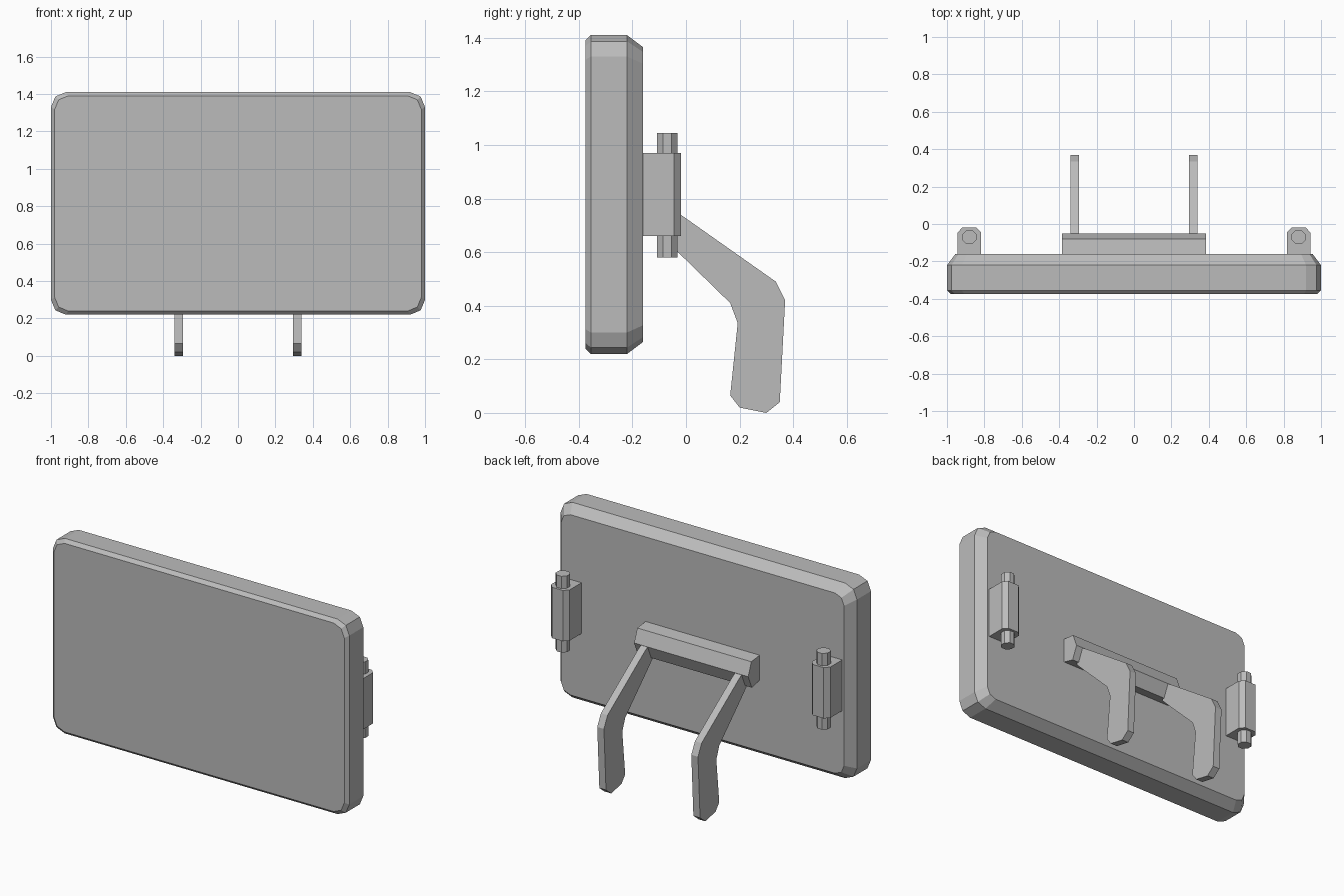
import bpy, bmesh, math
from mathutils import Vector

cube = bpy.data.objects.get("Cube")
if cube:
    bpy.data.objects.remove(cube, do_unlink=True)

grey = bpy.data.materials.new("plain grey")
grey.use_nodes = True
colour = (0.5, 0.5, 0.5, 1)
grey.diffuse_color = colour
grey.node_tree.nodes["Principled BSDF"].inputs["Base Color"].default_value = colour


def loft(name, rings):
    """Bridge rings of equal length and cap both ends."""
    bm = bmesh.new()
    loops = [[bm.verts.new(p) for p in ring] for ring in rings]
    n = len(loops[0])
    for a, b in zip(loops, loops[1:]):
        for i in range(n):
            j = (i + 1) % n
            bm.faces.new((a[i], a[j], b[j], b[i]))
    bm.faces.new(loops[0])
    bm.faces.new(loops[-1])
    bmesh.ops.recalc_face_normals(bm, faces=bm.faces)
    mesh = bpy.data.meshes.new(name)
    bm.to_mesh(mesh)
    bm.free()
    mesh.materials.append(grey)
    obj = bpy.data.objects.new(name, mesh)
    bpy.context.collection.objects.link(obj)
    return obj


def rounded_ring(y, inset, radius=0.08, half_w=1.0, half_h=0.595, mid_z=0.815):
    """Rectangle in the xz plane with two-step rounded corners."""
    r = radius - inset * 0.4
    ring = []
    for quarter, (sx, sz) in enumerate([(1, 1), (-1, 1), (-1, -1), (1, -1)]):
        for step in range(3):
            a = math.radians(quarter * 90 + step * 45)
            ring.append((sx * (half_w - inset - r) + r * math.cos(a), y,
                         mid_z + sz * (half_h - inset - r) + r * math.sin(a)))
    return ring


# Panel with a small front bevel and a wider back bevel
loft("panel", [rounded_ring(-0.375, 0.02), rounded_ring(-0.355, 0),
               rounded_ring(-0.22, 0), rounded_ring(-0.16, 0.045)])

# Wide bracket on the back that carries the legs
bracket = [(-0.165, 0.85), (-0.08, 0.84), (-0.05, 0.76), (-0.085, 0.68), (-0.165, 0.70)]
loft("leg_bracket", [[(x, y, z) for y, z in bracket] for x in (-0.385, 0.385)])

# Bent support leg, side profile
leg = [(-0.10, 0.79), (-0.02, 0.74), (0.335, 0.49), (0.37, 0.42), (0.35, 0.04),
       (0.30, 0), (0.20, 0.02), (0.165, 0.065), (0.193, 0.335), (0.165, 0.41),
       (-0.03, 0.60), (-0.10, 0.67)]
# Hinge block, plan outline about its own centre
block = [(-0.0625, -0.165), (-0.0625, -0.045), (-0.037, -0.018),
         (0.037, -0.018), (0.0625, -0.045), (0.0625, -0.165)]
# Octagonal hinge pin outline
pin = [(0.0405 * math.cos(math.radians(22.5 + 45 * i)),
        -0.07 + 0.0405 * math.sin(math.radians(22.5 + 45 * i))) for i in range(8)]

for side, word in ((1, "left"), (-1, "right")):
    loft(word + "_leg", [[(side * x, y, z) for y, z in leg] for x in (0.295, 0.34)])
    hinge_x = side * 0.88
    for part, outline, low, high in (("hinge_block", block, 0.66, 0.97),
                                     ("hinge_pin", pin, 0.58, 1.045)):
        loft(word + "_" + part,
             [[(hinge_x + x, y, z) for x, y in outline] for z in (low, high)])
